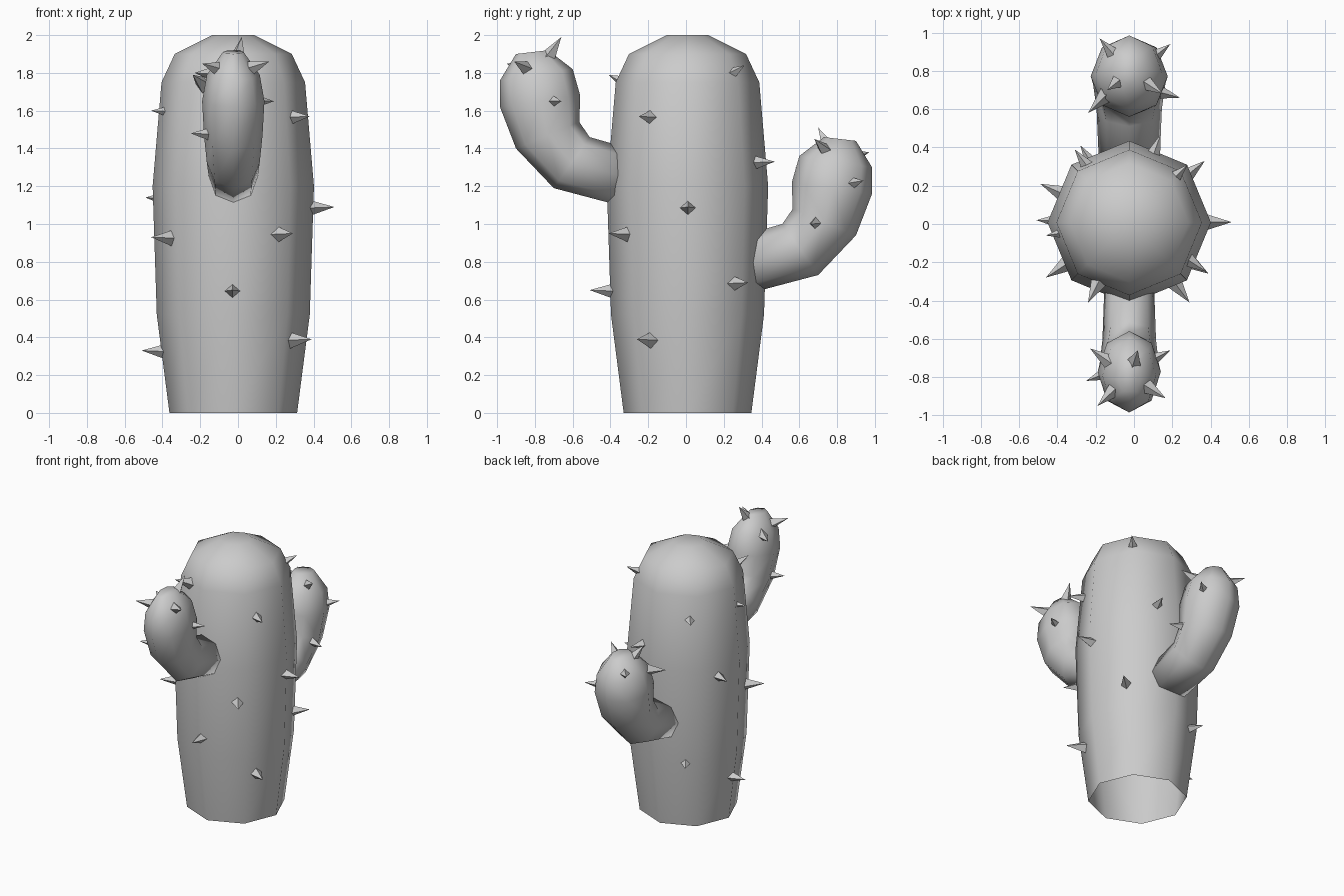
import bpy
import bmesh
from math import cos, sin, tau
from mathutils import Vector

default_cube = bpy.data.objects.get("Cube")
if default_cube:
    bpy.data.objects.remove(default_cube, do_unlink=True)

GREY = (0.6, 0.6, 0.6, 1)
grey = bpy.data.materials.new("plain grey")
grey.use_nodes = True
grey.diffuse_color = GREY
grey.node_tree.nodes["Principled BSDF"].inputs["Base Color"].default_value = GREY

SIDES = 8
CX, CY = -0.025, 0.008


def finish(name, bm, smooth):
    bmesh.ops.recalc_face_normals(bm, faces=bm.faces)
    for face in bm.faces:
        face.smooth = smooth
    mesh = bpy.data.meshes.new(name)
    bm.to_mesh(mesh)
    bm.free()
    mesh.materials.append(grey)
    obj = bpy.data.objects.new(name, mesh)
    bpy.context.collection.objects.link(obj)
    return obj


def loft(name, rings, close_start):
    """Skin octagonal rings given as (centre, first half axis, second half axis)."""
    bm = bmesh.new()
    loops = []
    for centre, u, v in rings:
        angles = [tau * i / SIDES for i in range(SIDES)]
        loops.append([bm.verts.new(centre + u * cos(a) + v * sin(a)) for a in angles])
    for low, high in zip(loops, loops[1:]):
        for i in range(SIDES):
            j = (i + 1) % SIDES
            bm.faces.new((low[i], low[j], high[j], high[i]))
    bm.faces.new(loops[-1])
    if close_start:
        bm.faces.new(loops[0])
    return finish(name, bm, True)


def thorn(name, tip, target, length=0.15, radius=0.048):
    """Four-sided spike from tip towards a point inside the plant."""
    tip = Vector(tip)
    axis = (tip - Vector(target)).normalized()
    bm = bmesh.new()
    bmesh.ops.create_cone(bm, cap_ends=True, segments=4,
                          radius1=radius, radius2=0, depth=length)
    turn = axis.to_track_quat('Z', 'Y')
    for vert in bm.verts:
        vert.co = tip - axis * length / 2 + turn @ vert.co
    finish(name, bm, False)


# Trunk: open underneath, rounded top
profile = [(0, 0.338), (0.52, 0.405), (1.2, 0.427), (1.75, 0.38), (1.9, 0.31), (2.0, 0.11)]
loft("trunk", [(Vector((CX, CY, z)), Vector((r, 0, 0)), Vector((0, r, 0)))
               for z, r in profile], False)

# Arms: outer y, z, inner y, z and half width of each ring
arm_rings = [
    (-0.36, 1.10, -0.30, 1.40, 0.13),
    (-0.70, 1.19, -0.51, 1.46, 0.14),
    (-0.90, 1.40, -0.565, 1.54, 0.155),
    (-0.985, 1.62, -0.56, 1.68, 0.165),
    (-0.985, 1.76, -0.60, 1.82, 0.14),
    (-0.90, 1.90, -0.73, 1.92, 0.055),
]


def arm(name, side, drop, widen):
    rings = []
    for oy, oz, iy, iz, width in arm_rings:
        outer = Vector((CX, oy * side, oz - drop))
        inner = Vector((CX, iy * side, iz - drop))
        rings.append(((outer + inner) / 2, (outer - inner) / 2, Vector((width * widen, 0, 0))))
    loft(name, rings, True)
    return [ring[0] for ring in rings[1:5]]


front_axis = arm("front_arm", 1, 0, 1)
back_axis = arm("back_arm", -1, 0.46, 1.22)

# Trunk thorns, by tip
trunk_tips = [
    (0.38, -0.25, 1.57), (0.29, -0.41, 0.95), (0.39, -0.26, 0.39), (0.51, 0.01, 1.09),
    (-0.03, -0.51, 0.65), (0.28, 0.31, 1.84), (0.14, 0.47, 1.33), (0.37, 0.33, 0.69),
    (-0.31, 0.39, 1.58), (-0.28, 0.41, 0.5), (-0.49, 0.21, 1.14), (-0.46, -0.06, 1.6),
    (-0.46, -0.28, 0.93), (-0.51, 0.02, 0.33), (-0.24, -0.41, 1.79),
]
for tip in trunk_tips:
    thorn("trunk_thorn", tip, (CX, CY, tip[2] - (0.2 if tip[2] > 1.6 else 0.02)))

# Arm thorns aim at the nearest point of the arm's centre line
front_tips = [(0.165, -0.91, 1.86), (-0.19, -0.95, 1.85), (0.02, -0.66, 1.99),
              (0.19, -0.66, 1.65), (-0.25, -0.82, 1.48), (-0.23, -0.65, 1.8)]
back_tips = [(-0.14, 0.70, 1.51), (0.24, 0.66, 1.0), (0.19, 0.94, 1.23),
             (-0.18, 0.97, 1.38), (0.15, 0.68, 1.45), (-0.24, 0.58, 1.3)]
for name, tips, axis in (("front_arm_thorn", front_tips, front_axis),
                         ("back_arm_thorn", back_tips, back_axis)):
    for tip in tips:
        thorn(name, tip, min(axis, key=lambda p: (p - Vector(tip)).length))
